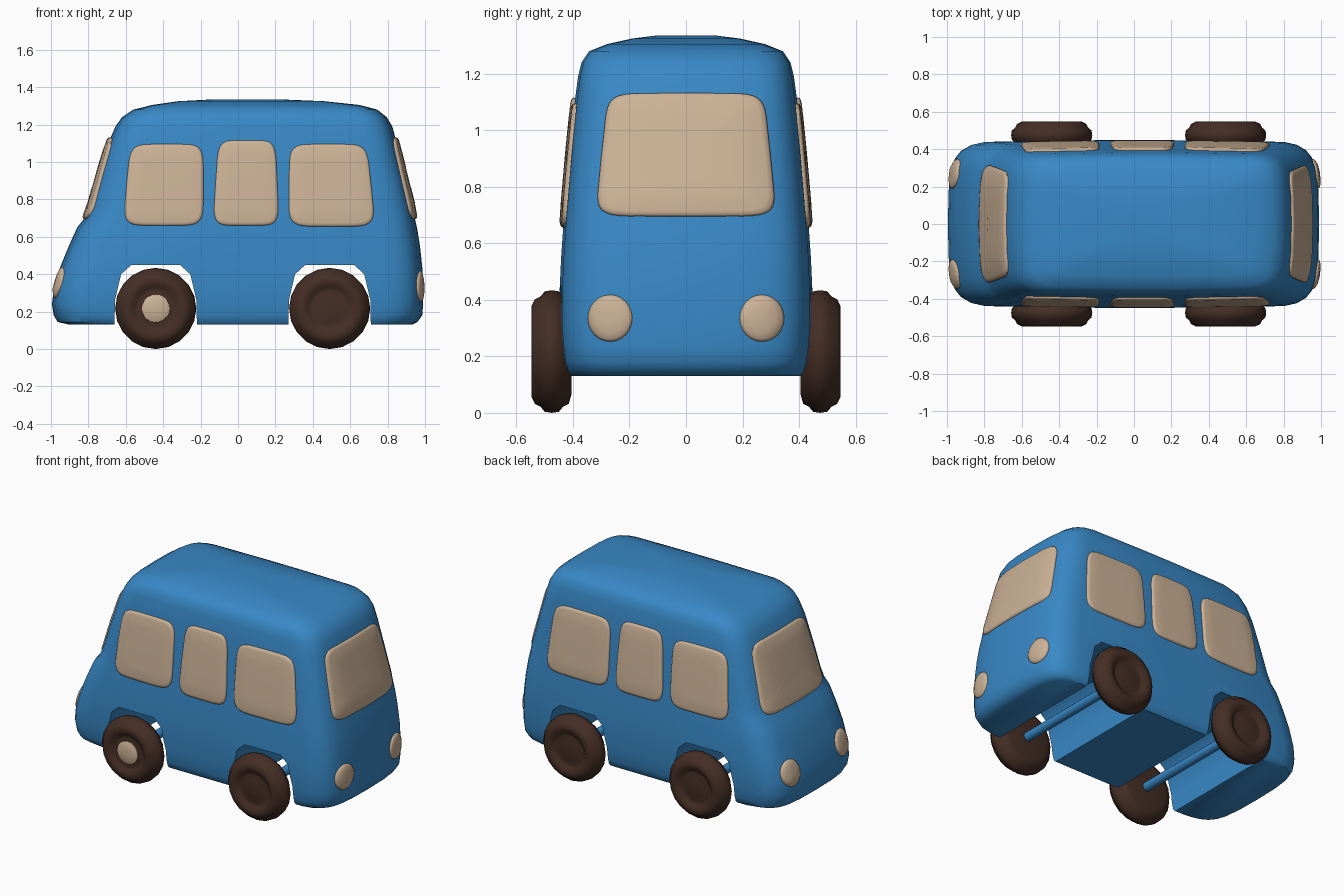
import bpy, bmesh, math
from mathutils import Vector
from mathutils.bvhtree import BVHTree

if "Cube" in bpy.data.objects:
    bpy.data.objects.remove(bpy.data.objects["Cube"])


def material(name, rgb):
    m = bpy.data.materials.new(name)
    m.diffuse_color = (*rgb, 1)
    m.use_nodes = True
    m.node_tree.nodes["Principled BSDF"].inputs["Base Color"].default_value = m.diffuse_color
    return m


BLUE = material("blue paint", (0.04, 0.25, 0.57))
TAN = material("tan glass", (0.61, 0.45, 0.31))
BROWN = material("dark brown rubber", (0.058, 0.027, 0.018))


def make(name, bm, mat, angle=40):
    bmesh.ops.recalc_face_normals(bm, faces=bm.faces)
    me = bpy.data.meshes.new(name)
    bm.to_mesh(me)
    bm.free()
    me.materials.append(mat)
    ob = bpy.data.objects.new(name, me)
    bpy.context.collection.objects.link(ob)
    if angle:
        smooth(ob, angle)
    return ob


def smooth(ob, angle):
    bpy.ops.object.select_all(action='DESELECT')
    ob.select_set(True)
    bpy.context.view_layer.objects.active = ob
    bpy.ops.object.shade_smooth_by_angle(angle=math.radians(angle))


def loft(rings, cap_start=True, cap_end=True):
    """Skin closed rings of equal point count."""
    bm = bmesh.new()
    vs = [[bm.verts.new(p) for p in r] for r in rings]
    n = len(vs[0])
    for a, b in zip(vs, vs[1:]):
        for i in range(n):
            j = (i + 1) % n
            bm.faces.new((a[i], a[j], b[j], b[i]))
    if cap_start:
        bm.faces.new(vs[0][::-1])
    if cap_end:
        bm.faces.new(vs[-1])
    return bm


# Body: level sections (height, nose x, tail x, half width)
SECTIONS = [
    (0.13, -0.90, 0.93, 0.41), (0.145, -0.965, 0.96, 0.425),
    (0.18, -0.985, 0.985, 0.435), (0.24, -0.995, 0.99, 0.443),
    (0.32, -0.985, 0.99, 0.448), (0.44, -0.95, 0.985, 0.447),
    (0.55, -0.905, 0.973, 0.442), (0.65, -0.86, 0.957, 0.435),
    (0.70, -0.82, 0.945, 0.431), (0.76, -0.795, 0.935, 0.426),
    (0.92, -0.75, 0.895, 0.412), (1.10, -0.695, 0.85, 0.394),
    (1.19, -0.655, 0.825, 0.382), (1.24, -0.62, 0.795, 0.37),
    (1.28, -0.56, 0.745, 0.343), (1.305, -0.46, 0.65, 0.28),
    (1.325, -0.32, 0.46, 0.19), (1.335, -0.13, 0.22, 0.11),
]
# Corner rounding: (distance in from the end, share of half width)
CORNER = [(0, 0), (0.004, 0.4), (0.018, 0.66), (0.038, 0.79),
          (0.07, 0.88), (0.12, 0.945), (0.19, 0.98)]


def section(z, xf, xb, hw):
    k = hw / 0.45
    half = [(xf + d * k, f * hw) for d, f in CORNER]
    half += [(xf + (xb - xf) * t, hw) for t in (0.4, 0.6)]
    half += [(xb - d * k, f * hw) for d, f in CORNER[::-1]]
    other = [(x, -y) for x, y in half[-2:0:-1]]
    return [Vector((x, y, z)) for x, y in half + other]


body_bm = loft([section(*s) for s in SECTIONS])
bmesh.ops.recalc_face_normals(body_bm, faces=body_bm.faces)
shell = BVHTree.FromBMesh(body_bm)
body = make("body", body_bm, BLUE, 0)

# Wheel arches cut right across the body
WHEELS = {"front": -0.44, "rear": 0.49}
ARCH = [(-0.222, 0.0), (-0.218, 0.26), (-0.185, 0.40), (-0.13, 0.45),
        (0.13, 0.45), (0.185, 0.40), (0.218, 0.26), (0.222, 0.0)]
for end, cx in WHEELS.items():
    cutter = make(end + "_arch_cutter", loft(
        [[(cx + x, y, z) for x, z in ARCH] for y in (-0.7, 0.7)]), BLUE, 0)
    cutter.hide_render = True
    cutter.hide_viewport = True
    mod = body.modifiers.new(end + "_arch", 'BOOLEAN')
    mod.operation = 'DIFFERENCE'
    mod.solver = 'EXACT'
    mod.object = cutter
bpy.context.view_layer.objects.active = body
body.select_set(True)
for mod in list(body.modifiers):
    bpy.ops.object.modifier_apply(modifier=mod.name)
for end in WHEELS:
    bpy.data.objects.remove(bpy.data.objects[end + "_arch_cutter"])
smooth(body, 35)


def pad(name, quad, axis, sign, power, layers, count=40):
    """Puffy plate laid on the body; quad = (left, right) at bottom and top."""
    (bl, br, z0), (tl, tr, z1) = quad
    out = Vector((sign, 0, 0)) if axis == 'x' else Vector((0, sign, 0))

    def point(u, v, lift):
        t = (v + 1) / 2
        lo, hi = bl + (tl - bl) * t, br + (tr - br) * t
        a, z = lo + (hi - lo) * (u + 1) / 2, z0 + (z1 - z0) * t
        start = Vector((0, a, z)) if axis == 'x' else Vector((a, 0, z))
        hit, normal, _, _ = shell.ray_cast(start + out * 3, -out)
        return hit + normal * lift

    rings = []
    for scale, lift in layers:
        ring = []
        for i in range(count):
            th = 2 * math.pi * i / count
            c, s = math.cos(th), math.sin(th)
            u = math.copysign(abs(c) ** (2 / power), c) * scale
            v = math.copysign(abs(s) ** (2 / power), s) * scale
            ring.append(point(u, v, lift))
        rings.append(ring)
    return make(name, loft(rings), TAN, 60)


# Windows
GLASS = [(1.0, -0.012), (1.0, 0.006), (0.975, 0.012), (0.92, 0.015),
         (0.6, 0.016), (0.25, 0.016)]
SIDE = {
    "front": ((-0.615, -0.185, 0.66), (-0.575, -0.185, 1.095)),
    "middle": ((-0.135, 0.22, 0.66), (-0.105, 0.20, 1.115)),
    "rear": ((0.27, 0.735, 0.655), (0.275, 0.69, 1.095)),
}
for sign, side in ((-1, "right"), (1, "left")):
    for place, quad in SIDE.items():
        pad(f"{side}_{place}_window", quad, 'y', sign, 6, GLASS)
END_QUAD = ((-0.32, 0.32, 0.695), (-0.275, 0.275, 1.13))
pad("windshield", END_QUAD, 'x', -1, 8, GLASS)
pad("rear_window", END_QUAD, 'x', 1, 8, GLASS)

# Round lamps at both ends
LAMP = [(1.0, -0.015), (1.0, 0.005), (0.88, 0.012), (0.6, 0.017), (0.2, 0.019)]
for end, sx, z in (("head", -1, 0.355), ("tail", 1, 0.335)):
    for sy, side in ((-1, "right"), (1, "left")):
        y = 0.268 * sy
        quad = ((y - 0.078, y + 0.078, z - 0.083), (y - 0.078, y + 0.078, z + 0.083))
        pad(f"{side}_{end}lamp", quad, 'x', sx, 2, LAMP, 24)


def lathe(name, profile, cx, sign, mat, count=20):
    """Turn (radius, y) points about a wheel axis."""
    rings = [[(cx + r * math.cos(2 * math.pi * i / count), sign * y,
               0.217 + r * math.sin(2 * math.pi * i / count))
              for i in range(count)] for r, y in profile]
    return make(name, loft(rings), mat, 50)


# Wheels, axles and the single hub cap
TYRE = [(0.03, 0.405), (0.15, 0.405), (0.185, 0.415), (0.195, 0.435),
        (0.213, 0.45), (0.217, 0.475), (0.213, 0.50), (0.195, 0.515),
        (0.185, 0.535), (0.16, 0.547), (0.13, 0.545), (0.112, 0.527),
        (0.095, 0.525), (0.06, 0.533), (0.02, 0.535)]
for end, cx in WHEELS.items():
    for sign, side in ((-1, "right"), (1, "left")):
        lathe(f"{side}_{end}_wheel", TYRE, cx, sign, BROWN)
    lathe(end + "_axle", [(0.03, -0.42), (0.03, 0.42)], cx, 1, BLUE, 12)
lathe("hub_cap", [(0.076, 0.52), (0.074, 0.535), (0.055, 0.543), (0.02, 0.546)],
      WHEELS["front"], -1, TAN)
